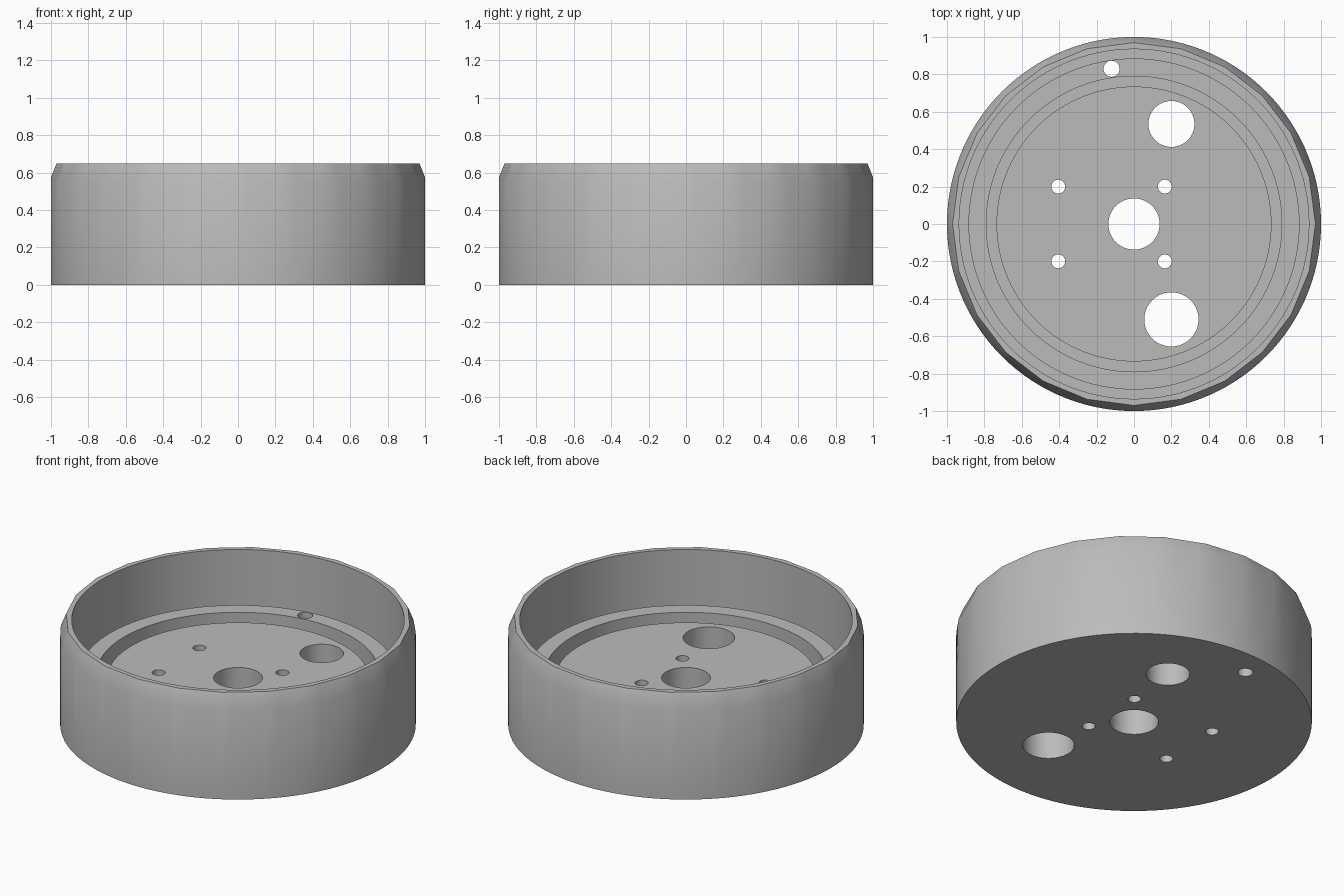
import bpy
import bmesh
import math

cube = bpy.data.objects.get("Cube")
if cube:
    bpy.data.objects.remove(cube)

SEGMENTS = 120          # smooth turned body
FACETS = 24             # flats on the rim chamfer
HEIGHT = 0.65
RIM_RADIUS = 0.97
CHAMFER_SLOPE = 0.4     # radius lost per unit of height

grey = bpy.data.materials.new("plain grey")
grey.use_nodes = True
grey.diffuse_color = (0.5, 0.5, 0.5, 1)
grey.node_tree.nodes["Principled BSDF"].inputs["Base Color"].default_value = (0.5, 0.5, 0.5, 1)

# Inside profile (radius, height): wall, outer groove, raised ring, inner groove, floor
INSIDE = [(0.935, HEIGHT), (0.935, 0.1), (0.885, 0.1), (0.885, 0.328),
          (0.79, 0.328), (0.79, 0.1), (0.735, 0.1), (0.735, 0.29)]


def profile_at(angle):
    """Outer wall and faceted chamfer at this angle, then the inside."""
    step = 2 * math.pi / FACETS
    flat = math.cos(step / 2) / math.cos(angle % step - step / 2)
    chamfer_z = HEIGHT - (1 / flat - RIM_RADIUS) / CHAMFER_SLOPE
    return [(1, 0), (1, chamfer_z), (RIM_RADIUS * flat, HEIGHT)] + INSIDE


def build_housing():
    bm = bmesh.new()
    rings = []
    for i in range(SEGMENTS):
        a = 2 * math.pi * i / SEGMENTS
        rings.append([bm.verts.new((r * math.cos(a), r * math.sin(a), z))
                      for r, z in profile_at(a)])
    for i, here in enumerate(rings):
        there = rings[(i + 1) % SEGMENTS]
        for k in range(len(here) - 1):
            bm.faces.new((here[k], there[k], there[k + 1], here[k + 1]))
    bm.faces.new([ring[0] for ring in reversed(rings)])    # underside
    bm.faces.new([ring[-1] for ring in rings])             # floor
    bmesh.ops.recalc_face_normals(bm, faces=bm.faces)
    mesh = bpy.data.meshes.new("round_housing")
    bm.to_mesh(mesh)
    bm.free()
    mesh.materials.append(grey)
    obj = bpy.data.objects.new("round_housing", mesh)
    bpy.context.collection.objects.link(obj)
    return obj


housing = build_housing()

# Through holes: x, y, radius
holes = [(0, 0, 0.137), (0.2, 0.535, 0.123), (0.2, -0.51, 0.145), (-0.12, 0.83, 0.043)]
holes += [(x, y, 0.037) for x in (-0.405, 0.165) for y in (-0.2, 0.2)]

cutters = []
for x, y, radius in holes:
    bpy.ops.mesh.primitive_cylinder_add(vertices=48, radius=radius, depth=1, location=(x, y, 0.2))
    cutter = bpy.context.object
    cutter.name = "hole_cutter"
    cutter.data.materials.append(grey)
    cutter.hide_render = True
    cutters.append(cutter)
    cut = housing.modifiers.new("hole", 'BOOLEAN')
    cut.operation = 'DIFFERENCE'
    cut.solver = 'EXACT'
    cut.object = cutter

# Apply the cuts and drop the cutters
bpy.ops.object.select_all(action='DESELECT')
housing.select_set(True)
bpy.context.view_layer.objects.active = housing
for name in [m.name for m in housing.modifiers]:
    bpy.ops.object.modifier_apply(modifier=name)
for cutter in cutters:
    bpy.data.objects.remove(cutter)
bpy.ops.object.shade_smooth_by_angle(angle=math.radians(30))
